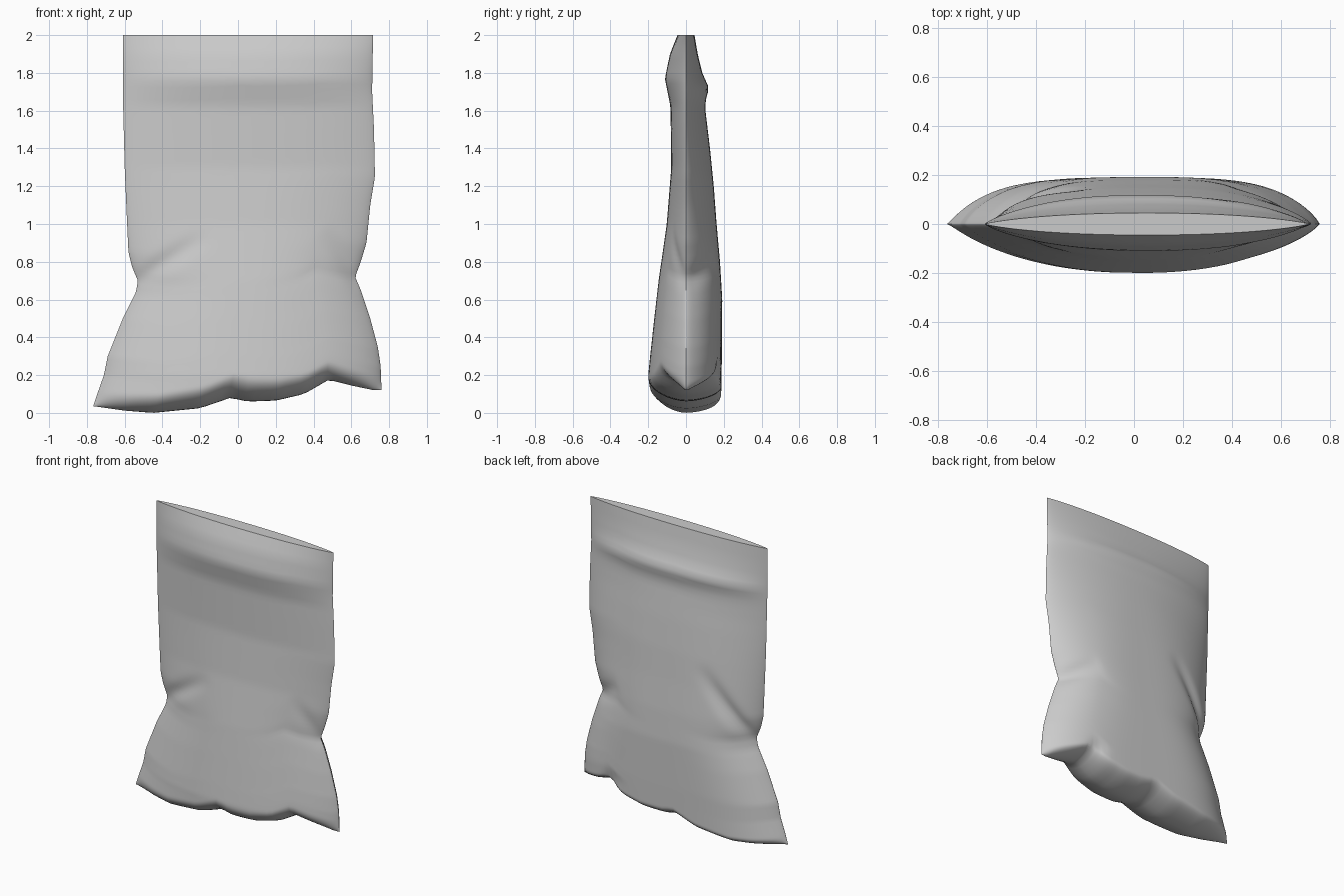
import bpy, bmesh, math

if "Cube" in bpy.data.objects:
    bpy.data.objects.remove(bpy.data.objects["Cube"])

NU, NV = 56, 84


def curve(pts, v):
    """Smooth-stepped lookup through (position, value) pairs."""
    if v <= pts[0][0]:
        return pts[0][1]
    for (a, p), (b, q) in zip(pts, pts[1:]):
        if v <= b:
            return p + (q - p) * (v - a) / (b - a)
    return pts[-1][1]


# Silhouette: side seams against height, bottom seam against width
left = [(.04, -.765), (.1, -.745), (.2, -.71), (.3, -.69), (.5, -.61), (.64, -.54), (.7, -.53),
        (.77, -.56), (.85, -.58), (1, -.587), (1.3, -.6), (1.7, -.61), (2, -.61)]
right = [(.12, .76), (.25, .755), (.35, .74), (.5, .70), (.65, .65), (.72, .62), (.8, .65),
         (.9, .68), (1.1, .70), (1.25, .725), (1.5, .72), (1.7, .71), (2, .715)]
bottom = [(-.76, .035), (-.6, .012), (-.45, .0), (-.2, .025), (-.04, .08), (.05, .06), (.2, .065),
          (.35, .1), (.48, .175), (.6, .145), (.72, .12), (.76, .12)]
# Half thickness of the front and back against height
front = [(0, .2), (.2, .2), (.3, .19), (.5, .168), (.7, .145), (1, .102), (1.3, .078), (1.62, .082),
         (1.7, .098), (1.77, .112), (1.9, .085), (2, .045)]
back = [(0, .185), (.3, .19), (.6, .192), (.8, .18), (1, .162), (1.2, .147), (1.4, .127), (1.6, .103),
        (1.65, .103), (1.72, .122), (1.8, .086), (1.9, .062), (2, .045)]
# Creases: start x, z, end x, z, depth
front_folds = [(-.56, .69, -.15, .95, .38), (.65, .71, .46, .98, .35)]
back_folds = [(-.56, .69, -.2, 1.15, .38), (.65, .71, .4, .85, .3), (.5, .12, .4, .28, .3)]


def fold(x, z, folds):
    k = 1
    for x0, z0, x1, z1, d in folds:
        dx, dz = x1 - x0, z1 - z0
        t = max(0, min(1, ((x - x0) * dx + (z - z0) * dz) / (dx * dx + dz * dz)))
        r = math.hypot(x - x0 - t * dx, z - z0 - t * dz)
        k -= d * (1 - t) * math.exp(-(r / .045) ** 2)
    return k


def point(i, j, side):
    s = -math.cos(math.pi * i / NU)
    t = (j / NV) ** 1.5
    zl = .035 + 1.965 * t
    zr = .12 + 1.88 * t
    xl, xr = curve(left, zl), curve(right, zr)
    x = xl + (xr - xl) * (s + 1) / 2
    zb = curve(bottom, -.765 + 1.525 * (s + 1) / 2)
    z = zb + (2 - zb) * t
    low = max(0, min(1, (1.5 - z) / 1.2))      # fuller section low down
    h = (.13 if side < 0 else .08) * (1 - .35 * abs(s))
    q = 1 - min(1, (z - zb) / h)
    close = max(0, 1 - q * q) ** .6            # rounded closed bottom
    if side < 0:
        y = -curve(front, z) * max(0, 1 - abs(s) ** 2.2) ** .78 * fold(x, z, front_folds)
    else:
        y = curve(back, z) * max(0, 1 - abs(s) ** (2.2 + 1.8 * low)) ** .8 * fold(x, z, back_folds)
    return x, y * close, z


bm = bmesh.new()
rims = []
# Front and back sheets
for side in (-1, 1):
    g = [[bm.verts.new(point(i, j, side)) for i in range(NU + 1)] for j in range(NV + 1)]
    for j in range(NV):
        for i in range(NU):
            bm.faces.new((g[j][i], g[j][i + 1], g[j + 1][i + 1], g[j + 1][i]))
    rims.append(g[-1])
# Flat top between the two sheets
for i in range(NU):
    bm.faces.new((rims[0][i], rims[0][i + 1], rims[1][i + 1], rims[1][i]))
bmesh.ops.remove_doubles(bm, verts=bm.verts, dist=.0004)
bmesh.ops.recalc_face_normals(bm, faces=bm.faces)
me = bpy.data.meshes.new("filled_bag")
bm.to_mesh(me)
bm.free()
bag = bpy.data.objects.new("filled_bag", me)
bpy.context.collection.objects.link(bag)
bpy.context.view_layer.objects.active = bag
bag.select_set(True)
bpy.ops.object.shade_smooth_by_angle(angle=math.radians(45))
